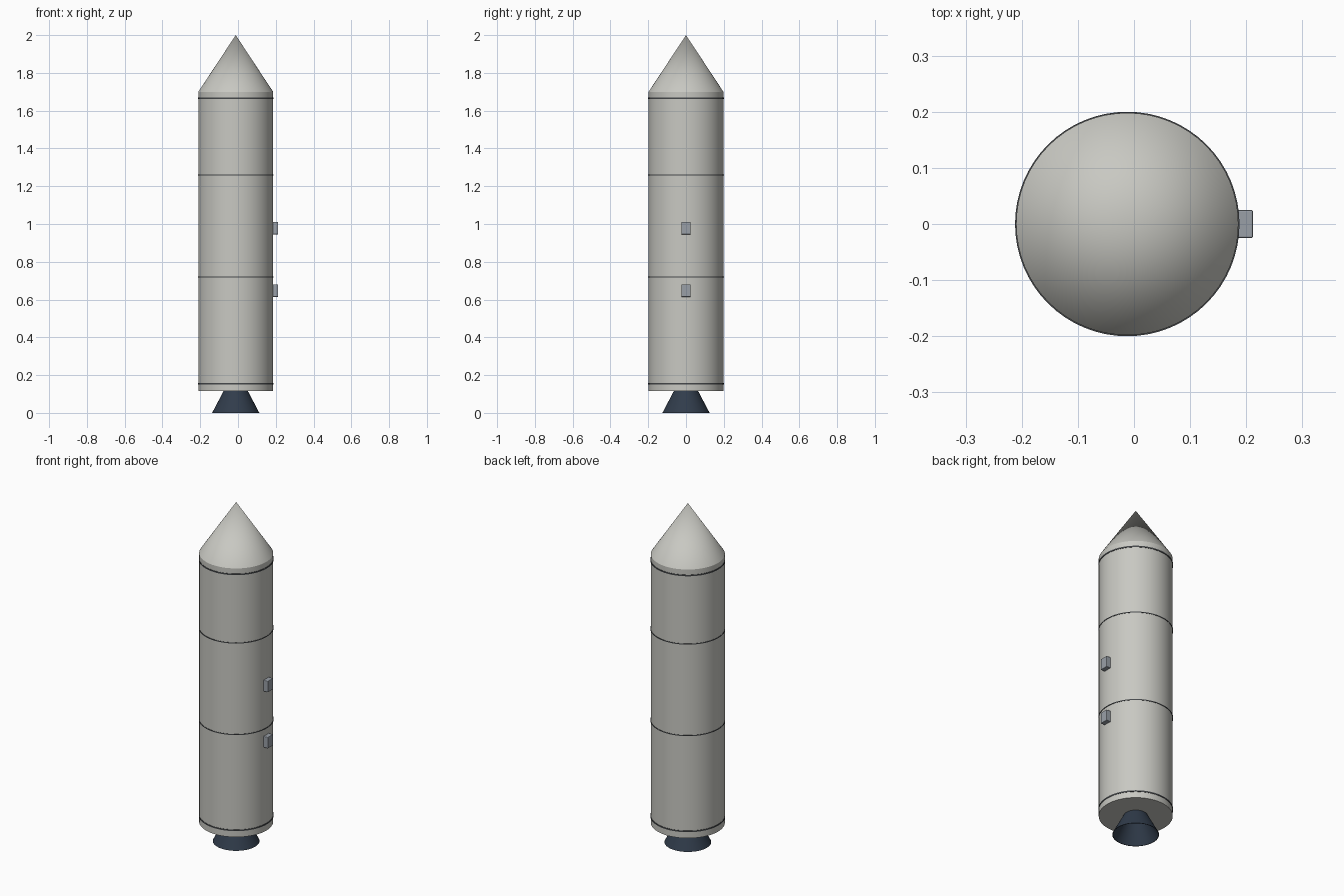
import bpy, bmesh, math

AXIS_X = -0.012   # hull axis, shifted by the side brackets
SEGMENTS = 64

cube = bpy.data.objects.get("Cube")
if cube:
    bpy.data.objects.remove(cube, do_unlink=True)


def material(name, color):
    m = bpy.data.materials.new(name)
    m.use_nodes = True
    rgba = (*color, 1.0)
    m.diffuse_color = rgba
    m.node_tree.nodes["Principled BSDF"].inputs["Base Color"].default_value = rgba
    return m


hull_grey = material("warm_light_grey", (0.58, 0.58, 0.54))
seam_dark = material("dark_seam_grey", (0.06, 0.065, 0.07))
bracket_grey = material("cool_grey", (0.32, 0.35, 0.39))
nozzle_dark = material("dark_blue_steel", (0.03, 0.045, 0.07))


def add_object(name, bm, mat):
    mesh = bpy.data.meshes.new(name)
    bm.to_mesh(mesh)
    bm.free()
    mesh.materials.append(mat)
    obj = bpy.data.objects.new(name, mesh)
    bpy.context.collection.objects.link(obj)
    return obj


def lathe(name, profile, mat, closed=False):
    """Spin a (radius, height) profile around the hull axis."""
    bm = bmesh.new()
    verts = [bm.verts.new((r, 0, z)) for r, z in profile]
    edges = [bm.edges.new(pair) for pair in zip(verts, verts[1:])]
    if closed:
        edges.append(bm.edges.new((verts[-1], verts[0])))
    bmesh.ops.spin(bm, geom=verts + edges, cent=(0, 0, 0), axis=(0, 0, 1),
                   angle=math.tau, steps=SEGMENTS, use_duplicate=False)
    bmesh.ops.remove_doubles(bm, verts=bm.verts, dist=0.0001)
    bmesh.ops.recalc_face_normals(bm, faces=bm.faces)
    obj = add_object(name, bm, mat)
    obj.location.x = AXIS_X
    bpy.ops.object.select_all(action="DESELECT")
    obj.select_set(True)
    bpy.context.view_layer.objects.active = obj
    bpy.ops.object.shade_smooth_by_angle(angle=math.radians(30))
    return obj


# Hull tube and conical nose
R = 0.198
lathe("hull", [(0, 0.115), (R, 0.115), (R, 1.70), (0, 1.70)], hull_grey)
lathe("nose_cone", [(R, 1.70), (0, 2.0)], hull_grey)

# Thin seam rings, slightly proud of the hull
for name, z, height in (("lower_seam", 0.155, 0.008), ("lower_middle_seam", 0.72, 0.005),
                        ("upper_middle_seam", 1.26, 0.005), ("upper_seam", 1.665, 0.008)):
    h = height / 2
    lathe(name, [(R - 0.004, z - h), (R + 0.002, z - h),
                 (R + 0.002, z + h), (R - 0.004, z + h)], seam_dark, closed=True)

# Hollow engine bell
lathe("engine_nozzle", [(0.063, 0.118), (0.125, 0.0), (0.122, 0.0), (0.06, 0.118)],
      nozzle_dark, closed=True)

# Two mounting brackets on the left side
for name, z in (("upper_bracket", 0.978), ("lower_bracket", 0.647)):
    bm = bmesh.new()
    bmesh.ops.create_cube(bm, size=1)
    bmesh.ops.scale(bm, vec=(0.042, 0.05, 0.066), verts=bm.verts)
    bracket = add_object(name, bm, bracket_grey)
    bracket.location = (0.191, 0, z)
    bevel = bracket.modifiers.new("soft_edges", "BEVEL")
    bevel.width = 0.003
    bevel.segments = 2
